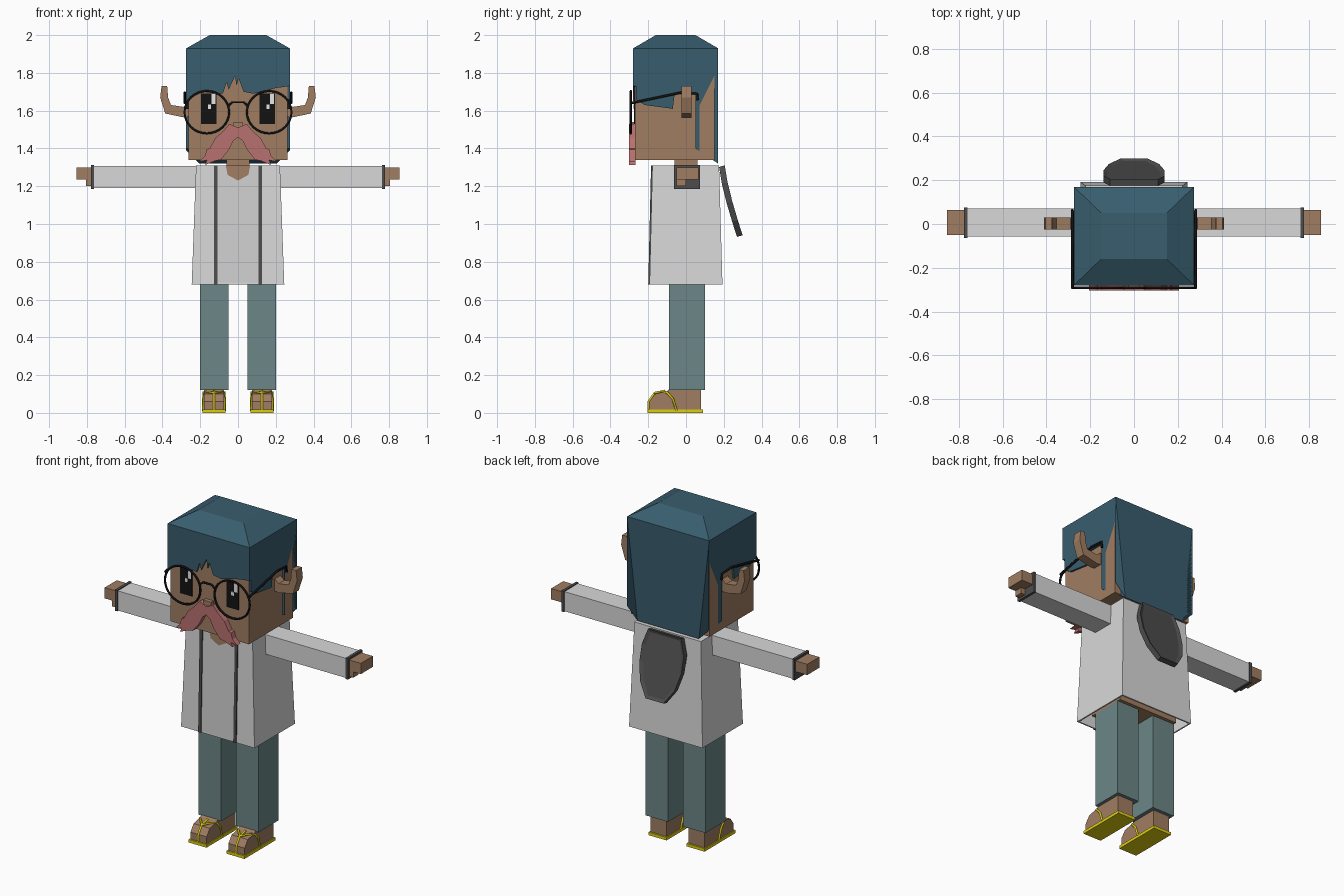
import bpy, bmesh, math
from mathutils import Vector

old = bpy.data.objects.get("Cube")
if old:
    bpy.data.objects.remove(old, do_unlink=True)


def material(name, r, g, b):
    m = bpy.data.materials.new(name)
    m.use_nodes = True
    m.diffuse_color = (r, g, b, 1)
    bsdf = next(n for n in m.node_tree.nodes if n.type == 'BSDF_PRINCIPLED')
    bsdf.inputs["Base Color"].default_value = (r, g, b, 1)
    bsdf.inputs["Roughness"].default_value = 0.8
    return m


SKIN = material("brown skin", .35, .205, .12)
HAIR = material("dark teal hair", .04, .11, .155)
COAT = material("pale grey coat", .69, .69, .69)
SHIRT = material("light grey shirt", .63, .63, .63)
PANTS = material("grey green trousers", .15, .24, .24)
DARK = material("charcoal trim", .075, .075, .075)
BLACK = material("black", .006, .006, .006)
PINK = material("dusty pink moustache", .48, .165, .16)
YELLOW = material("yellow sandal", .72, .62, .005)
WHITE = material("white glint", .8, .8, .8)


def finish(name, bm, mat):
    bmesh.ops.recalc_face_normals(bm, faces=bm.faces)
    me = bpy.data.meshes.new(name)
    bm.to_mesh(me)
    bm.free()
    me.materials.append(mat)
    ob = bpy.data.objects.new(name, me)
    bpy.context.collection.objects.link(ob)
    return ob


def frustum(name, bottom, top, mat):
    """Box between two rectangles given as (x0, x1, y0, y1, z)."""
    bm = bmesh.new()
    rings = []
    for x0, x1, y0, y1, z in (bottom, top):
        rings.append([bm.verts.new(p) for p in
                      ((x0, y0, z), (x1, y0, z), (x1, y1, z), (x0, y1, z))])
    a, b = rings
    bm.faces.new(a)
    bm.faces.new(b)
    for i in range(4):
        j = (i + 1) % 4
        bm.faces.new((a[i], a[j], b[j], b[i]))
    return finish(name, bm, mat)


def box(name, x0, x1, y0, y1, z0, z1, mat):
    return frustum(name, (x0, x1, y0, y1, z0), (x0, x1, y0, y1, z1), mat)


def prism(name, outline, axis, lo, hi, mat):
    """Extrude an outline along x (points are y, z) or y (points are x, z)."""
    def place(p, d):
        return (d, p[0], p[1]) if axis == 'x' else (p[0], d, p[1])
    bm = bmesh.new()
    a = [bm.verts.new(place(p, lo)) for p in outline]
    b = [bm.verts.new(place(p, hi)) for p in outline]
    bm.faces.new(a)
    bm.faces.new(b)
    for i in range(len(a)):
        j = (i + 1) % len(a)
        bm.faces.new((a[i], a[j], b[j], b[i]))
    return finish(name, bm, mat)


def wire(name, points, radius, mat, closed=False):
    """Thin rod that follows a path, converted to a mesh."""
    cu = bpy.data.curves.new(name + "_path", 'CURVE')
    cu.dimensions = '3D'
    cu.bevel_depth = radius
    cu.bevel_resolution = 1
    cu.use_fill_caps = True
    sp = cu.splines.new('POLY')
    sp.points.add(len(points) - 1)
    for q, p in zip(sp.points, points):
        q.co = (*p, 1)
    sp.use_cyclic_u = closed
    tmp = bpy.data.objects.new(name + "_path", cu)
    bpy.context.collection.objects.link(tmp)
    me = bpy.data.meshes.new_from_object(tmp)
    bpy.data.objects.remove(tmp, do_unlink=True)
    me.name = name
    me.materials.clear()
    me.materials.append(mat)
    ob = bpy.data.objects.new(name, me)
    bpy.context.collection.objects.link(ob)
    return ob


# Head, neck and nose
box("head", -.262, .262, -.27, .15, 1.34, 1.9, SKIN)
box("neck", -.06, .06, -.06, .06, 1.2, 1.35, SKIN)
box("nose", -.025, .025, -.295, -.27, 1.505, 1.54, SKIN)

# Hair: side profile across the head, with the lower back corners drawn in
profile = [(-.265, 1.93), (.17, 1.93), (.17, 1.39), (.17, 1.32), (.05, 1.40),
           (.05, 1.69), (-.06, 1.69), (-.07, 1.61), (-.22, 1.63), (-.265, 1.66)]
hair = prism("hair_back", profile, 'x', -.274, .274, HAIR)
for v in hair.data.vertices:
    if v.co.z < 1.33:
        v.co.x *= .75
fringe = [(-.274, 1.93), (-.274, 1.65), (-.2, 1.70), (-.08, 1.69), (-.06, 1.75),
          (-.05, 1.71), (-.015, 1.785), (-.008, 1.73), (.003, 1.77), (.03, 1.70),
          (.08, 1.69), (.2, 1.72), (.274, 1.73), (.274, 1.93)]
prism("hair_fringe", fringe, 'y', -.28, -.265, HAIR)
frustum("hair_crown", (-.274, .274, -.28, .17, 1.93), (-.15, .15, -.16, .05, 2.0), HAIR)

# Eyes with glints
for side, x in (("right", -.155), ("left", .155)):
    box(side + "_eye", x - .04, x + .04, -.276, -.268, 1.53, 1.69, BLACK)
    box(side + "_glint", x + .015, x + .036, -.279, -.275, 1.635, 1.69, WHITE)
    box(side + "_small_glint", x - .005, x + .013, -.279, -.275, 1.61, 1.632, WHITE)

# Glasses
wire("glasses_bridge", [(-.052, -.292, 1.625), (-.03, -.292, 1.645),
                        (.03, -.292, 1.645), (.052, -.292, 1.625)], .006, BLACK)
for side, s in (("right", -1), ("left", 1)):
    rim = []
    for i in range(32):
        a = math.tau * i / 32
        rim.append((s * .165 + .118 * math.cos(a), -.292, 1.592 + .112 * math.sin(a)))
    wire(side + "_lens_rim", rim, .006, BLACK, True)
    wire(side + "_temple", [(s * .282, -.292, 1.64), (s * .282, -.03, 1.695),
                            (s * .282, .06, 1.69), (s * .282, .062, 1.655)], .007, BLACK)

# Ears
for side, s in (("right", -1), ("left", 1)):
    ear = [(.25, 1.57), (.29, 1.565), (.385, 1.585), (.412, 1.67), (.405, 1.73),
           (.375, 1.73), (.37, 1.67), (.355, 1.63), (.29, 1.62), (.25, 1.65)]
    prism(side + "_ear", [(s * x, z) for x, z in ear], 'y', -.025, .03, SKIN)

# Moustache: one half outline, mirrored
half = [(.045, 1.53), (.08, 1.49), (.12, 1.455), (.15, 1.40), (.165, 1.395),
        (.175, 1.36), (.205, 1.33), (.165, 1.338), (.175, 1.312), (.12, 1.335),
        (.09, 1.34), (.05, 1.39), (.025, 1.44)]
outline = [(0, 1.51)] + half + [(0, 1.46)] + [(-x, z) for x, z in reversed(half)]
prism("moustache", outline, 'y', -.303, -.268, PINK)

# Coat: tapered shell, open underneath, over the torso
coat = frustum("coat", (-.245, .245, -.193, .193, .68), (-.222, .222, -.178, .175, 1.31), COAT)
bm = bmesh.new()
bm.from_mesh(coat.data)
bmesh.ops.delete(bm, geom=[f for f in bm.faces if f.calc_center_median().z < .7],
                 context='FACES')
bm.to_mesh(coat.data)
bm.free()
shell = coat.modifiers.new("cloth", 'SOLIDIFY')
shell.thickness = .012
box("torso", -.2, .2, -.12, .12, .70, 1.28, SKIN)


def coat_front(z):
    return -.193 + (z - .68) * .015 / .63


def front_plate(name, pts, gap, mat):
    """Thin plate that lies against the sloping coat front."""
    ob = prism(name, pts, 'y', 0, 1, mat)
    for v in ob.data.vertices:
        v.co.y = coat_front(v.co.z) + (.002 if v.co.y > .5 else -gap)
    return ob


front_plate("shirt_front", [(-.11, .69), (.11, .69), (.11, 1.31), (-.11, 1.31)], .002, SHIRT)
front_plate("open_neck", [(-.065, 1.31), (-.055, 1.26), (0, 1.23), (.055, 1.26),
                          (.065, 1.31)], .004, SKIN)
for side, s in (("right", -1), ("left", 1)):
    front_plate(side + "_coat_trim", [(s * .108, .68), (s * .126, .68),
                                      (s * .126, 1.31), (s * .108, 1.31)], .007, DARK)

# Hood hanging behind: slanted outline with a rim and a sunken middle
half = [(.11, 1.31), (.14, 1.22), (.14, 1.12), (.115, 1.02), (.06, .94)]
bm = bmesh.new()
ring = [bm.verts.new((x, .205 + .095 * ((1.31 - z) / .37) ** 1.3, z))
        for x, z in half + [(-x, z) for x, z in reversed(half)]]
face = bm.faces.new(ring)
face.normal_update()
if face.normal.y < 0:
    face.normal_flip()
out = bmesh.ops.extrude_face_region(bm, geom=[face])
back = [g for g in out["geom"] if isinstance(g, bmesh.types.BMFace)][0]
for v in ring:
    v.co += Vector((0, -.03, -.008))
bmesh.ops.recalc_face_normals(bm, faces=bm.faces)
bmesh.ops.inset_region(bm, faces=[back], thickness=.02, depth=-.008)
finish("hood", bm, DARK)

# Arms, hands, legs and sandals
for side, s in (("right", -1), ("left", 1)):
    def sided(name, x0, x1, *rest):
        return box(side + "_" + name, min(s * x0, s * x1), max(s * x0, s * x1), *rest)

    sided("sleeve", .2, .77, -.058, .07, 1.19, 1.308, COAT)
    sided("cuff", .762, .778, -.063, .075, 1.186, 1.313, DARK)
    sided("hand", .77, .855, -.05, .065, 1.235, 1.30, SKIN)
    sided("thumb", .77, .805, -.05, .0, 1.20, 1.24, SKIN)
    sided("trouser_leg", .05, .20, -.09, .10, .12, .71, PANTS)
    sided("sole", .067, .187, -.205, .09, 0, .018, YELLOW)
    foot = [(.08, .015), (.08, .125), (-.09, .125), (-.10, .115), (-.165, .10),
            (-.195, .06), (-.195, .015)]
    c = s * .127
    prism(side + "_foot", foot, 'x', c - .054, c + .054, SKIN)
    wire(side + "_toe_strap", [(c, -.2, .015), (c, -.198, .06), (c, -.167, .106),
                               (c, -.11, .118)], .006, YELLOW)
    for part, d in (("inner", -s), ("outer", s)):
        wire(f"{side}_{part}_strap", [(c, -.165, .106), (c + d * .03, -.13, .112),
                                      (c + d * .056, -.10, .108), (c + d * .057, -.07, .075),
                                      (c + d * .057, -.05, .012)], .006, YELLOW)
